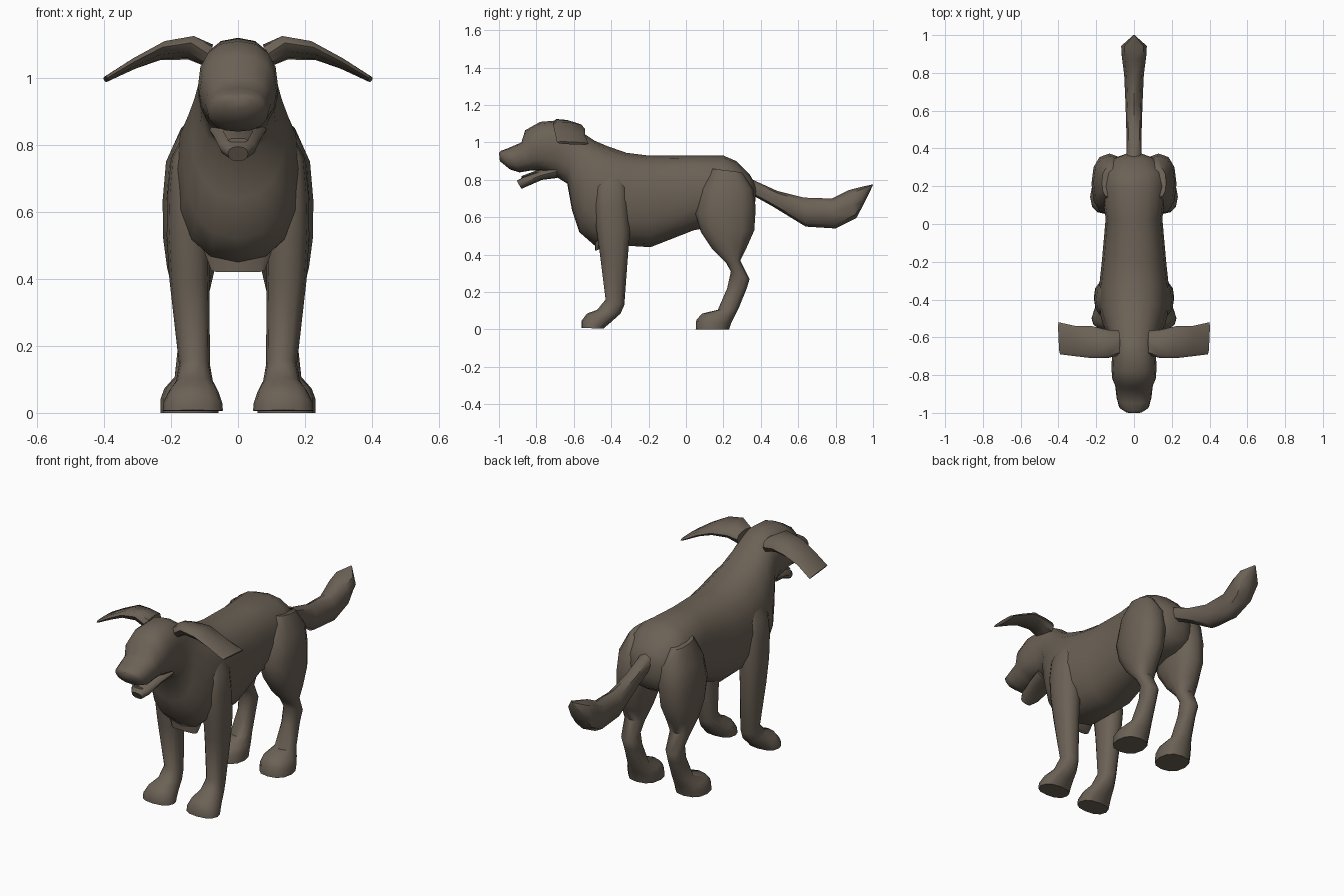
import bpy, bmesh, math
from mathutils import Vector

coat = bpy.data.materials.new("grey_brown_coat")
coat.diffuse_color = (0.147, 0.12, 0.092, 1)


def loft(name, rings, sides=12, power=0.85):
    """Skin a list of rings, each a list of points made by ring()."""
    bm = bmesh.new()
    loops = [[bm.verts.new(p) for p in ring(*r, sides, power)] for r in rings]
    for a, b in zip(loops, loops[1:]):
        for i in range(sides):
            j = (i + 1) % sides
            bm.faces.new((a[i], a[j], b[j], b[i]))
    bm.faces.new(loops[0][::-1])
    bm.faces.new(loops[-1])
    bmesh.ops.recalc_face_normals(bm, faces=bm.faces)
    mesh = bpy.data.meshes.new(name)
    bm.to_mesh(mesh)
    bm.free()
    mesh.materials.append(coat)
    obj = bpy.data.objects.new(name, mesh)
    bpy.context.collection.objects.link(obj)
    bpy.ops.object.select_all(action='DESELECT')
    obj.select_set(True)
    bpy.context.view_layer.objects.active = obj
    bpy.ops.object.shade_smooth_by_angle(angle=math.radians(50))
    return obj


def ring(a, b, half, cx, sides, power):
    """Rounded section between two (y, z) points, with a half width in x."""
    # a pair of 3D points with a (y, z) half vector is used for the ears
    if len(a) == 3:
        mid, u, v = Vector(a), Vector(b), Vector(half)
    else:
        pa, pb = Vector((cx, *a)), Vector((cx, *b))
        mid, u, v = (pa + pb) / 2, (pa - pb) / 2, Vector((half, 0, 0))
    pts = []
    for i in range(sides):
        t = 2 * math.pi * i / sides
        c, s = math.cos(t), math.sin(t)
        pts.append(mid + u * math.copysign(abs(c) ** power, c)
                   + v * math.copysign(abs(s) ** power, s))
    return pts


def mirrored(obj):
    m = obj.modifiers.new("mirror", 'MIRROR')
    m.use_axis[0] = True


# Torso, neck and head: top point, bottom point, half width
loft("body_and_head", [
    ((.375, .77), (.37, .68), .04, 0),
    ((.34, .83), (.355, .61), .11, 0),
    ((.27, .90), (.29, .57), .165, 0),
    ((.20, .93), (.20, .56), .175, 0),
    ((.02, .93), (.04, .53), .15, 0),
    ((-.20, .93), (-.19, .44), .17, 0),
    ((-.32, .945), (-.35, .45), .185, 0),
    ((-.42, .98), (-.49, .45), .185, 0),
    ((-.49, 1.01), (-.57, .52), .165, 0),
    ((-.55, 1.05), (-.61, .64), .14, 0),
    ((-.60, 1.09), (-.635, .78), .12, 0),
    ((-.66, 1.12), (-.70, .82), .115, 0),
    ((-.78, 1.11), (-.74, .835), .12, 0),
    ((-.86, 1.065), (-.78, .85), .115, 0),
    ((-.88, 1.0), (-.83, .85), .10, 0),
    ((-.95, .97), (-.89, .84), .092, 0),
    ((-.99, .955), (-.94, .855), .08, 0),
    ((-1.0, .945), (-.995, .90), .04, 0),
], sides=16)

# Open lower jaw and tongue
loft("lower_jaw", [
    ((-.69, .88), (-.69, .81), .085, 0),
    ((-.79, .845), (-.77, .80), .07, 0),
    ((-.87, .815), (-.85, .765), .055, 0),
    ((-.905, .795), (-.88, .752), .03, 0),
])
loft("tongue", [
    ((-.70, .865), (-.70, .84), .05, 0),
    ((-.80, .85), (-.80, .83), .045, 0),
    ((-.88, .82), (-.88, .808), .03, 0),
], sides=8)

# Tail with a thick tip
loft("tail", [
    ((.32, .82), (.34, .70), .05, 0),
    ((.38, .79), (.37, .71), .04, 0),
    ((.49, .74), (.46, .66), .04, 0),
    ((.63, .705), (.64, .55), .045, 0),
    ((.78, .70), (.80, .54), .052, 0),
    ((.87, .745), (.91, .595), .065, 0),
    ((.94, .763), (.945, .66), .068, 0),
    ((.999, .776), (1.0, .772), .004, 0),
], sides=8)

# Legs: front point, back point, half width, centre x
mirrored(loft("front_leg", [
    ((-.45, .84), (-.34, .84), .025, .135),
    ((-.48, .76), (-.32, .76), .05, .15),
    ((-.49, .66), (-.31, .66), .06, .15),
    ((-.48, .54), (-.30, .52), .065, .148),
    ((-.46, .40), (-.31, .40), .06, .145),
    ((-.43, .16), (-.33, .13), .046, .13),
    ((-.475, .105), (-.35, .085), .055, .13),
    ((-.53, .085), (-.40, .04), .075, .133),
    ((-.56, .045), (-.43, .015), .088, .135),
    ((-.56, .008), (-.44, .005), .09, .135),
]))
mirrored(loft("hind_leg", [
    ((.14, .86), (.30, .84), .04, .13),
    ((.08, .75), (.36, .75), .09, .125),
    ((.05, .62), (.373, .65), .095, .13),
    ((.08, .52), (.365, .53), .088, .136),
    ((.14, .43), (.325, .44), .072, .14),
    ((.215, .355), (.29, .37), .055, .14),
    ((.24, .31), (.34, .27), .046, .137),
    ((.22, .22), (.325, .22), .042, .135),
    ((.17, .105), (.28, .11), .052, .137),
    ((.085, .085), (.255, .06), .078, .142),
    ((.055, .05), (.24, .03), .087, .145),
    ((.052, 0), (.23, 0), .087, .145),
]))

# Drooping flat-ended ears: centre, half depth, half thickness
mirrored(loft("ear", [
    ((.08, -.63, 1.065), (0, .065, 0), (-.005, 0, .035), 0),
    ((.14, -.635, 1.09), (0, .075, -.015), (-.01, 0, .03), 0),
    ((.225, -.625, 1.082), (0, .085, -.01), (-.008, 0, .026), 0),
    ((.31, -.62, 1.043), (0, .08, -.005), (.006, 0, .014), 0),
    ((.395, -.605, .996), (.004, .085, -.004), (.005, 0, .007), 0),
], sides=8, power=.7))

# Small tuft under the breastbone
loft("chest_tuft", [
    ((-.49, .48), (-.44, .48), .10, 0),
    ((-.485, .42), (-.46, .43), .08, 0),
], sides=8, power=.6)
